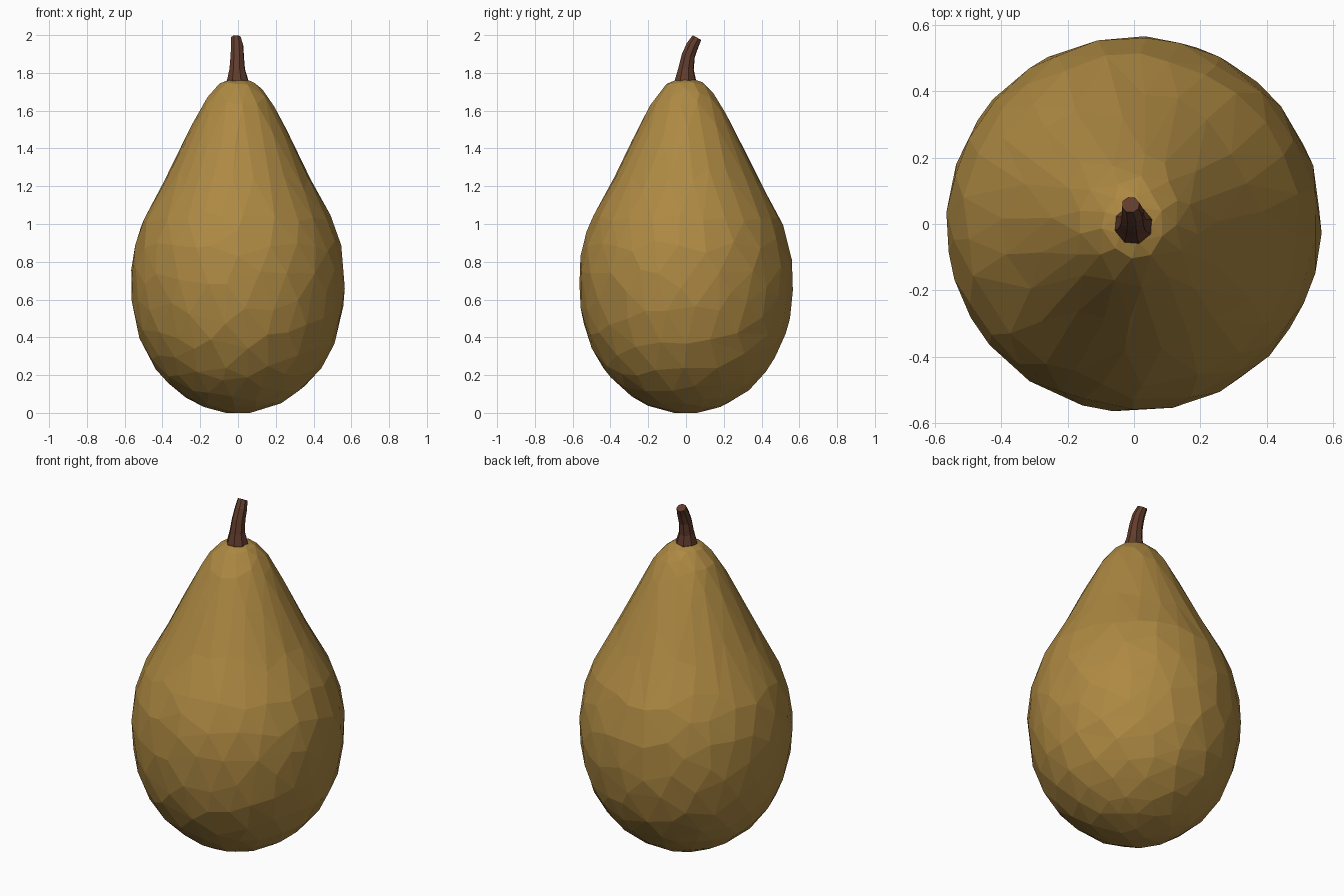
import bpy, bmesh, math, random
from mathutils import Vector, Matrix

if "Cube" in bpy.data.objects:
    bpy.data.objects.remove(bpy.data.objects["Cube"])

random.seed(4)


def material(name, color):
    m = bpy.data.materials.new(name)
    m.diffuse_color = (*color, 1)
    m.use_nodes = True
    m.node_tree.nodes["Principled BSDF"].inputs["Base Color"].default_value = m.diffuse_color
    return m


def loft(name, rings, mat):
    """Skin a list of equal-length point rings and cap both ends."""
    bm = bmesh.new()
    loops = [[bm.verts.new(p) for p in ring] for ring in rings]
    n = len(loops[0])
    for a, b in zip(loops, loops[1:]):
        for i in range(n):
            j = (i + 1) % n
            bm.faces.new((a[i], a[j], b[j], b[i]))
    bm.faces.new(loops[0][::-1])
    bm.faces.new(loops[-1])
    bmesh.ops.recalc_face_normals(bm, faces=bm.faces)
    me = bpy.data.meshes.new(name)
    bm.to_mesh(me)
    bm.free()
    me.materials.append(mat)
    ob = bpy.data.objects.new(name, me)
    bpy.context.collection.objects.link(ob)
    return ob


def catmull(a, b, c, d, t):
    return 0.5 * (2 * b + (c - a) * t + (2 * a - 5 * b + 4 * c - d) * t * t
                  + (3 * b - a - 3 * c + d) * t ** 3)


# Fruit body: smooth lathe, then reduced to irregular flat facets
profile = [(0.06, 0.0), (0.20, 0.04), (0.315, 0.11), (0.425, 0.22), (0.505, 0.36),
           (0.55, 0.52), (0.565, 0.70), (0.55, 0.86), (0.50, 1.02), (0.405, 1.20),
           (0.32, 1.37), (0.24, 1.53), (0.165, 1.665), (0.10, 1.74), (0.05, 1.763)]
pts = [Vector(p) for p in profile]
dense = []
for k in range(len(pts) - 1):
    a, d = pts[max(k - 1, 0)], pts[min(k + 2, len(pts) - 1)]
    dense += [catmull(a, pts[k], pts[k + 1], d, t / 3) for t in range(3)]
dense.append(pts[-1])

SIDES = 48
rings = []
for r, z in dense:
    ring = []
    for i in range(SIDES):
        ang = math.tau * i / SIDES
        rr = r * (1 + random.uniform(-0.004, 0.004))
        ring.append((rr * math.cos(ang), rr * math.sin(ang), max(z, 0)))
    rings.append(ring)
body = loft("pear_body", rings, material("pear_skin", (0.42, 0.25, 0.055)))
dec = body.modifiers.new("facets", 'DECIMATE')
dec.ratio = 0.125

# Stem: tapered, bent tube with a tilted tip
path = [(0, -0.003, 1.74, 0.06, 0), (-0.002, -0.003, 1.765, 0.058, 0),
        (-0.004, 0.0, 1.82, 0.043, 5), (-0.004, 0.012, 1.89, 0.037, 14),
        (-0.004, 0.034, 1.945, 0.034, 24), (-0.010, 0.058, 1.987, 0.027, 28)]
rings = []
for x, y, z, r, tilt in path:
    rot = Matrix.Rotation(math.radians(-tilt), 3, 'X')
    rings.append([Vector((x, y, z)) + rot @ Vector((r * math.cos(math.tau * i / 8 + 0.3),
                                                    r * math.sin(math.tau * i / 8 + 0.3), 0))
                  for i in range(8)])
loft("stem", rings, material("stem_bark", (0.12, 0.045, 0.025)))
